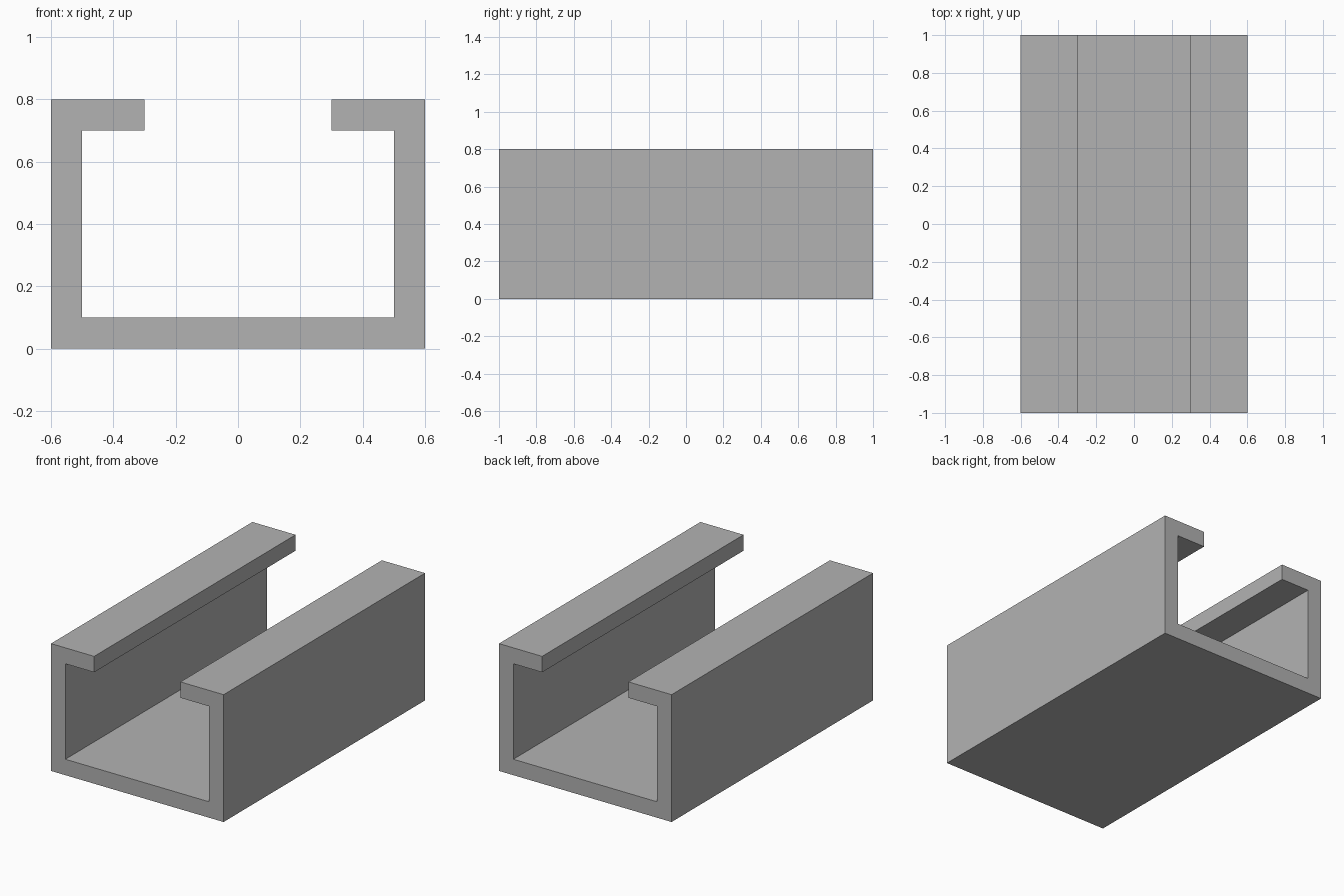
import bpy
import bmesh

cube = bpy.data.objects.get("Cube")
if cube:
    bpy.data.objects.remove(cube, do_unlink=True)

WIDTH, HEIGHT, LENGTH = 1.2, 0.8, 2.0
WALL, SLOT = 0.1, 0.6

# Plain grey metal
grey = bpy.data.materials.new("grey_metal")
grey.use_nodes = True
colour = (0.448, 0.448, 0.448, 1.0)
grey.diffuse_color = colour
grey.node_tree.nodes["Principled BSDF"].inputs["Base Color"].default_value = colour

# Half of the slotted channel section, mirrored to close the profile
half = [
    (WIDTH / 2, 0),
    (WIDTH / 2, HEIGHT),
    (SLOT / 2, HEIGHT),
    (SLOT / 2, HEIGHT - WALL),
    (WIDTH / 2 - WALL, HEIGHT - WALL),
    (WIDTH / 2 - WALL, WALL),
]
profile = half + [(-x, z) for x, z in reversed(half)]

# Extrude the section along the length of the rail
bm = bmesh.new()
section = bm.faces.new([bm.verts.new((x, -LENGTH / 2, z)) for x, z in profile])
extruded = bmesh.ops.extrude_face_region(bm, geom=[section], use_keep_orig=True)
moved = [v for v in extruded["geom"] if isinstance(v, bmesh.types.BMVert)]
bmesh.ops.translate(bm, verts=moved, vec=(0, LENGTH, 0))
bmesh.ops.recalc_face_normals(bm, faces=bm.faces)

mesh = bpy.data.meshes.new("channel_rail")
bm.to_mesh(mesh)
bm.free()
mesh.materials.append(grey)
rail = bpy.data.objects.new("channel_rail", mesh)
bpy.context.collection.objects.link(rail)
